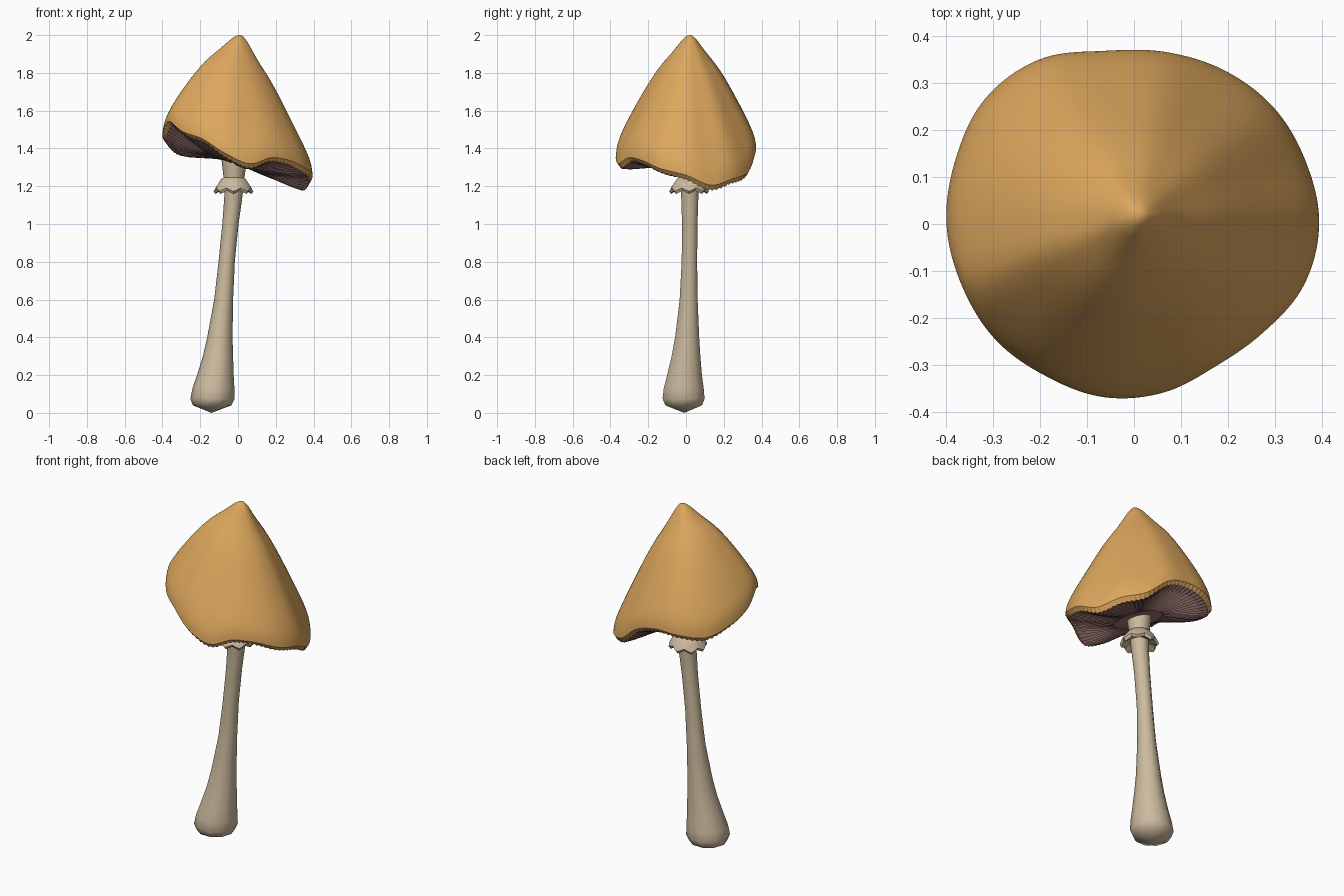
import bpy, math
from mathutils import Vector

cube = bpy.data.objects.get("Cube")
if cube:
    bpy.data.objects.remove(cube, do_unlink=True)


def material(name, rgb):
    m = bpy.data.materials.new(name)
    m.use_nodes = True
    m.diffuse_color = (*rgb, 1)
    m.node_tree.nodes["Principled BSDF"].inputs["Base Color"].default_value = (*rgb, 1)
    return m


TAN = material("cap tan", (0.72, 0.385, 0.11))
CREAM = material("stem cream", (0.6, 0.49, 0.34))
BROWN = material("gill brown", (0.19, 0.105, 0.097))
PINK = material("inner flesh", (0.35, 0.17, 0.17))


def spline(values, t, closed=False):
    """Catmull-Rom value at t, measured in steps along the list."""
    n = len(values)
    i = math.floor(t)
    f = t - i
    pick = (lambda k: values[k % n]) if closed else (lambda k: values[min(max(k, 0), n - 1)])
    a, b, c, d = (pick(i + k) for k in (-1, 0, 1, 2))
    return b + f / 2 * (c - a + f * (2 * a - 5 * b + 4 * c - d + f * (3 * (b - c) + d - a)))


def loft(name, rings, mats, start=None, smooth=None, flip=False):
    """Skin rings of points, with an optional start point, into one object."""
    n = len(rings[0])
    verts = [p for r in rings for p in r]
    faces = []
    for j in range(len(rings) - 1):
        for i in range(n):
            k = (i + 1) % n
            faces.append((j * n + i, j * n + k, (j + 1) * n + k, (j + 1) * n + i))
    if start is not None:
        verts.append(start)
        faces += [((i + 1) % n, i, len(verts) - 1) for i in range(n)]
    if flip:
        faces = [f[::-1] for f in faces]
    mesh = bpy.data.meshes.new(name)
    mesh.from_pydata([tuple(v) for v in verts], [], faces)
    for m in mats:
        mesh.materials.append(m)
    obj = bpy.data.objects.new(name, mesh)
    bpy.context.collection.objects.link(obj)
    if smooth:
        bpy.ops.object.select_all(action="DESELECT")
        obj.select_set(True)
        bpy.context.view_layer.objects.active = obj
        bpy.ops.object.shade_smooth_by_angle(angle=math.radians(smooth))
    return obj


def circle(center, radius, z, n):
    return [Vector((center[0] + radius * math.cos(math.tau * i / n),
                    center[1] + radius * math.sin(math.tau * i / n), z)) for i in range(n)]


# Cap outline: height and radius of the wavy rim every 20 degrees
RIM_Z = [1.235, 1.18, 1.215, 1.25, 1.355, 1.39, 1.38, 1.365, 1.405,
         1.455, 1.525, 1.47, 1.43, 1.35, 1.295, 1.33, 1.315, 1.27]
RIM_R = [.395, .39, .388, .38, .373, .375, .405, .415, .405,
         .40, .39, .385, .375, .375, .365, .35, .36, .385]
# Cap profile: share of radius, share of drop
OUT = [.04, .10, .16, .27, .40, .53, .68, .82, .92, .98, 1]
DROP = [.007, .045, .1, .2, .305, .425, .575, .715, .82, .9, .97]
APEX = Vector((0.01, 0.02, 2.0))
SEG = 180


def cap_point(i, out, drop):
    t = len(RIM_Z) * i / SEG
    a = math.tau * i / SEG
    r = spline(RIM_R, t, True)
    x, y = r * math.cos(a), r * math.sin(a)
    # The waves fade into a plain tilted cone towards the tip
    plain = 1.35 - .13 * math.cos(a)
    low = plain + (spline(RIM_Z, t, True) - plain) * math.sqrt(max(drop, 0))
    z = 2 - (2 - low) * drop
    z += .05 * math.sin(math.pi * drop) * (.6 - .4 * math.cos(a))
    return Vector((APEX.x + (x - APEX.x) * out, APEX.y + (y - APEX.y) * out, z))


# Cap skin down to a crisp rim
steps = 2 * (len(OUT) - 1)
cap_rings = [[cap_point(i, spline(OUT, s / 2), spline(DROP, s / 2)) for i in range(SEG)]
             for s in range(steps + 1)]
loft("cap", cap_rings, [TAN], start=APEX, smooth=50, flip=True)

# Gills: a tan pleated lip, then dark pleats running in to the stem
HUB = Vector((-0.015, 0.015, 1.32))


def hub_ring(radius, lift, n):
    ring = circle(HUB, radius, HUB.z + lift, n)
    for p in ring:
        p.z -= .33 * (p.x - HUB.x)
    return ring


hub = hub_ring(.13, 0, SEG)
gill_rings = [cap_rings[-1]]
for s, depth in ((0, .004), (.2, .009), (.5, .009), (.8, .007), (1, .004)):
    ring = []
    for i in range(SEG):
        p = cap_point(i, .95, 1).lerp(hub[i], s)
        p.z += -depth if i % 2 else depth
        ring.append(p)
    gill_rings.append(ring)
gills = loft("gills", gill_rings, [TAN, BROWN], flip=True)
for face in gills.data.polygons:
    face.material_index = 0 if face.index < SEG else 1
loft("cap_core", [hub_ring(.14, .006, 24), hub_ring(.03, .006, 24)], [PINK], flip=True)

# Stem: leaning, swollen at the foot (height, centre x, centre y, radius)
STEM = [(.04, -.137, -.012, .102), (.075, -.135, -.013, .117), (.13, -.13, -.012, .111),
        (.2, -.12, -.008, .097), (.3, -.106, 0, .08), (.4, -.096, .006, .067),
        (.6, -.076, .014, .05), (.8, -.06, .018, .043), (1, -.04, .02, .043),
        (1.15, -.024, .02, .048), (1.25, -.021, .018, .056), (1.34, -.02, .016, .067),
        (1.4, -.015, .015, .072)]
stem_rings = [circle((x, y), r, z, 10) for z, x, y, r in STEM]
loft("stem", stem_rings, [CREAM], start=Vector((-.14, -.01, 0)), smooth=80)

# Skirt: scalloped collar around the upper stem
SKIRT = [(.048, 1.248, 0), (.064, 1.24, .1), (.088, 1.205, .6), (.101, 1.182, 1),
         (.092, 1.168, 1), (.046, 1.19, 0)]
skirt_rings = []
for r, z, wave in SKIRT:
    ring = circle((-.024, .016), r, z, 32)
    for i, p in enumerate(ring):
        w = math.cos(math.tau * i * 8 / 32) * wave
        p.x += (p.x + .024) * .04 * w
        p.y += (p.y - .016) * .04 * w
        p.z -= .009 * w
    skirt_rings.append(ring)
loft("skirt", skirt_rings, [CREAM], smooth=35, flip=True)
